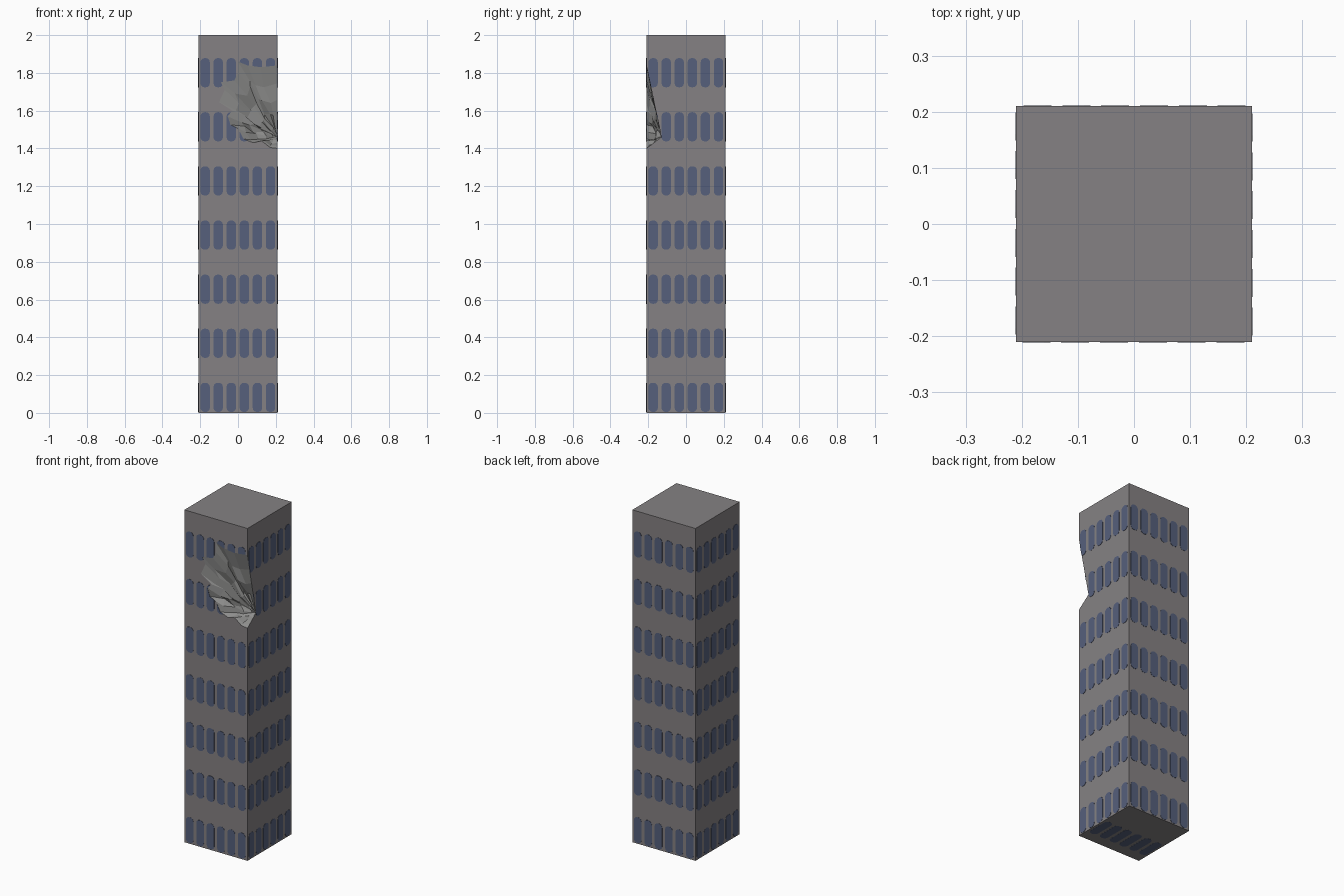
import bpy, bmesh, math, random
from mathutils import Vector, Matrix

if "Cube" in bpy.data.objects:
    bpy.data.objects.remove(bpy.data.objects["Cube"])

random.seed(4)
H, TOP = 0.21, 2.0


def material(name, rgb):
    m = bpy.data.materials.new(name)
    m.diffuse_color = (*rgb, 1)
    m.use_nodes = True
    m.node_tree.nodes["Principled BSDF"].inputs["Base Color"].default_value = m.diffuse_color
    return m


WALL = material("warm grey wall", (0.235, 0.222, 0.228))
GLASS = material("slate blue glass", (0.092, 0.117, 0.202))
RUBBLE = material("broken concrete", (0.27, 0.27, 0.265))


def finish(name, bm, mats):
    bmesh.ops.recalc_face_normals(bm, faces=bm.faces)
    me = bpy.data.meshes.new(name)
    bm.to_mesh(me)
    bm.free()
    for m in mats:
        me.materials.append(m)
    ob = bpy.data.objects.new(name, me)
    bpy.context.collection.objects.link(ob)
    return ob


def prism(bm, pts, step):
    """Extrude a closed loop of points along a vector."""
    f = bm.faces.new([bm.verts.new(p) for p in pts])
    r = bmesh.ops.extrude_face_region(bm, geom=[f], use_keep_orig=True)
    bmesh.ops.translate(bm, vec=step, verts=[g for g in r["geom"] if isinstance(g, bmesh.types.BMVert)])


# Jagged rim of the damage on the front wall (x, z), bottom to top
rim = [(H, 1.40), (0.17, 1.405), (0.125, 1.44), (0.08, 1.43), (0.03, 1.45),
       (0.0, 1.505), (-0.04, 1.525), (-0.055, 1.57), (-0.03, 1.60), (-0.10, 1.645),
       (-0.07, 1.71), (-0.09, 1.75), (-0.02, 1.76), (0.0, 1.80), (0.0, 1.86),
       (0.05, 1.84), (0.12, 1.83), (H, 1.84)]
hub_pos = Vector((H, -0.13, 1.46))

# Tower body with the broken corner
bm = bmesh.new()
c = {(sx, sy, z): bm.verts.new((sx * H, sy * H, z)) for sx in (-1, 1) for sy in (-1, 1) for z in (0, TOP)}
rings = []
for t in (0, 0.25, 0.48, 0.7, 0.87):
    ring = []
    for i, (x, z) in enumerate(rim):
        p = Vector((x, -H, z)).lerp(hub_pos, t)
        if t and 0 < i < len(rim) - 1:
            k = 1 - t * 0.7
            p += Vector((random.uniform(-.018, .018) * k, random.uniform(-.016, .022) * k,
                         random.uniform(-.018, .018) * k))
            p.x, p.y = min(p.x, H - 0.004), max(p.y, -H + 0.002)
        ring.append(bm.verts.new(p))
    rings.append(ring)
hub = bm.verts.new(hub_pos)
low, high = [r[0] for r in rings], [r[-1] for r in rings]
for key in ([(-1, -1), (-1, 1)], [(-1, 1), (1, 1)]):          # left and back walls
    (a, b) = key
    bm.faces.new([c[(*a, 0)], c[(*b, 0)], c[(*b, TOP)], c[(*a, TOP)]])
for z in (0, TOP):                                            # floor and roof
    bm.faces.new([c[(-1, -1, z)], c[(1, -1, z)], c[(1, 1, z)], c[(-1, 1, z)]])
bm.faces.new([c[(-1, -1, 0)], c[(1, -1, 0)]] + rings[0] + [c[(1, -1, TOP)], c[(-1, -1, TOP)]])
bm.faces.new([c[(1, 1, 0)], c[(1, -1, 0)]] + low + [hub] + high[::-1] + [c[(1, -1, TOP)], c[(1, 1, TOP)]])
for i in range(len(rim) - 1):                                 # broken concrete
    for a, b in zip(rings, rings[1:]):
        bm.faces.new([a[i], a[i + 1], b[i + 1], b[i]]).material_index = 1
    bm.faces.new([rings[-1][i], rings[-1][i + 1], hub]).material_index = 1
finish("tower_body", bm, [WALL, RUBBLE])


def window(w=0.05, h=0.155, r=0.022):
    """Rounded window outline in the x-z plane."""
    pts = []
    for q, (sx, sz) in enumerate([(1, 1), (-1, 1), (-1, -1), (1, -1)]):
        for s in range(4):
            a = math.radians(90 * q + 30 * s)
            pts.append(Vector((sx * (w / 2 - r) + r * math.cos(a), 0, sz * (h / 2 - r) + r * math.sin(a))))
    return pts


COLS = [-0.174 + 0.0692 * i for i in range(6)]
ROWS = [0.082 + 0.2865 * i for i in range(7)]
OUT, THICK = 0.0015, 0.003


def window_wall(name, angle):
    bm = bmesh.new()
    rot = Matrix.Rotation(angle, 3, "Z")
    for x in COLS:
        for z in ROWS:
            prism(bm, [rot @ (p + Vector((x, -H - OUT, z))) for p in window()], rot @ Vector((0, THICK, 0)))
    return finish(name, bm, [GLASS])


def cut(ob, pts, step):
    """Trim windows where the wall is broken away."""
    bm = bmesh.new()
    prism(bm, pts, step)
    cutter = finish("damage_cutter", bm, [GLASS])
    cutter.hide_render = True
    mod = ob.modifiers.new("trim", "BOOLEAN")
    mod.operation, mod.solver, mod.object = "DIFFERENCE", "EXACT", cutter
    bpy.context.view_layer.objects.active = ob
    bpy.ops.object.modifier_apply(modifier=mod.name)
    bpy.data.objects.remove(cutter)


front = window_wall("front_windows", 0)
right = window_wall("right_windows", math.pi / 2)
window_wall("back_windows", math.pi)
window_wall("left_windows", -math.pi / 2)
cut(front, [Vector((x, -H - 0.05, z)) for x, z in rim], Vector((0, 0.1, 0)))
cut(right, [Vector((H - 0.05, y, z)) for y, z in [(-H, 1.40), (-0.13, 1.46), (-H, 1.84), (-0.3, 1.84), (-0.3, 1.40)]],
    Vector((0.1, 0, 0)))

# Row of the same windows on the underside
bm = bmesh.new()
for x in COLS:
    prism(bm, [Vector((p.x + x, p.z - 0.07, 0.0015)) for p in window()], Vector((0, 0, -0.002)))
finish("underside_windows", bm, [GLASS])
